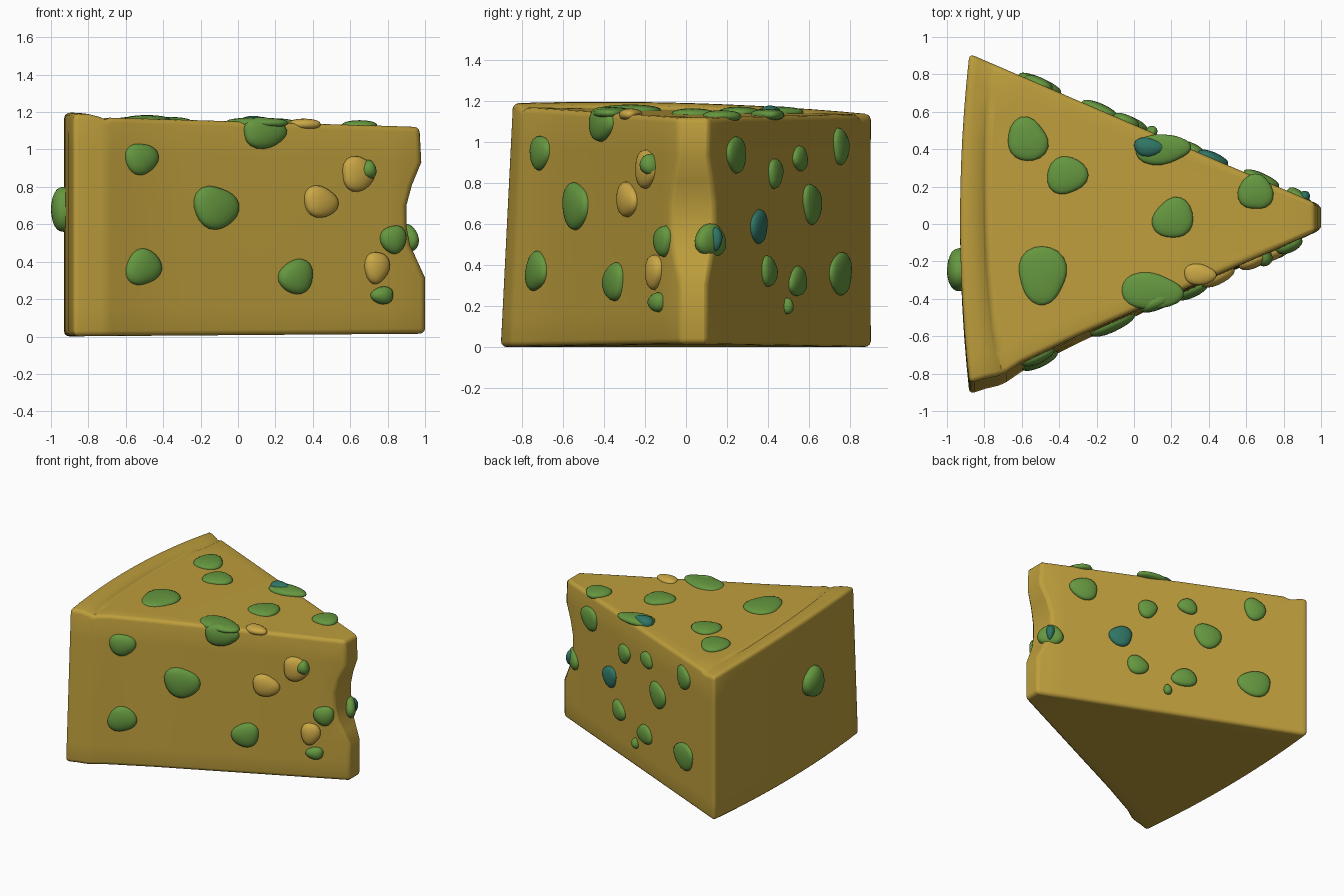
import bpy, bmesh, math, random
from mathutils import Vector, Matrix

random.seed(4)
cube = bpy.data.objects.get("Cube")
if cube:
    bpy.data.objects.remove(cube)


def material(name, rgb):
    m = bpy.data.materials.new(name)
    m.use_nodes = True
    m.diffuse_color = (*rgb, 1)
    m.node_tree.nodes["Principled BSDF"].inputs["Base Color"].default_value = (*rgb, 1)
    return m


CHEESE = material("cheese yellow", (0.51, 0.34, 0.045))
PALE = material("pale yellow", (0.60, 0.39, 0.06))
GREEN = material("mould green", (0.13, 0.31, 0.05))
TEAL = material("mould teal", (0.03, 0.18, 0.13))


def finish(bm, name, mat):
    bmesh.ops.recalc_face_normals(bm, faces=bm.faces)
    mesh = bpy.data.meshes.new(name)
    bm.to_mesh(mesh)
    bm.free()
    mesh.materials.append(mat)
    ob = bpy.data.objects.new(name, mesh)
    bpy.context.collection.objects.link(ob)
    return ob


# Wedge surfaces
def front_y(x, f):
    d = max(x + 0.88, 0)
    bulge = 0.03 * math.exp(-((x + 0.7) / 0.1) ** 2)
    return -0.91 + 0.468 * d + 0.06 * f * (1 - d / 1.88) - bulge


def back_y(x):
    return 0.91 - 0.431 * max(x + 0.88, 0)


def top_z(x, t):
    u = (x + 0.75) / 1.75
    return 1.155 - 0.018 * t * (1 - u) - 0.035 * u


# Height fractions, with the tip position at each one forming the bite
BITE = [(0, 1), (0.13, 1), (0.27, 1), (0.35, 0.96), (0.43, 0.92), (0.52, 0.9),
        (0.62, 0.9), (0.72, 0.93), (0.83, 0.98), (1, 0.97)]
BODY_X = [-0.6, -0.3, 0.1, 0.5, 0.8]
NI, NJ, NK = 5 + len(BODY_X), 12, len(BITE) - 1


def lattice_point(i, j, k):
    t = 2 * j / NJ - 1
    f, tip = BITE[k]
    back = -0.93 + 0.05 * t * t
    inner = -0.81 + 0.06 * t * t - 0.02 * t
    rim = 1.193 - 0.026 * t - 0.027 * t * t
    # crust rim, groove, then the flat top
    stations = [(back, rim), (inner - 0.06, rim - 0.005), (inner, rim - 0.02),
                (inner + 0.025, 1.143 - 0.018 * t)]
    stations += [(x, top_z(x, t)) for x in [inner + 0.05] + BODY_X]
    stations.append((tip, top_z(1, t)))
    x, z = stations[i]
    lo, hi = front_y(x, f), back_y(x)
    return Vector((x, lo + (hi - lo) * j / NJ, f * z + 0.015 * (1 - f) * (x + 1) / 2))


bm = bmesh.new()
verts = {}


def vert(p):
    if p not in verts:
        verts[p] = bm.verts.new(lattice_point(*p))
    return verts[p]


# Outer skin of the lattice: two opposite sides along each axis
sizes = (NI, NJ, NK)
for axis in range(3):
    a, b = [n for n in range(3) if n != axis]
    for side in (0, sizes[axis]):
        for p in range(sizes[a]):
            for q in range(sizes[b]):
                corners = []
                for dp, dq in ((0, 0), (1, 0), (1, 1), (0, 1)):
                    key = [0, 0, 0]
                    key[axis], key[a], key[b] = side, p + dp, q + dq
                    corners.append(vert(tuple(key)))
                bm.faces.new(corners)
bmesh.ops.recalc_face_normals(bm, faces=bm.faces)
sharp = [e for e in bm.edges if e.calc_face_angle(0) > 1.0]
bmesh.ops.bevel(bm, geom=sharp, offset=0.028, segments=3, profile=0.5,
                affect='EDGES', clamp_overlap=False)
body = finish(bm, "cheese_wedge", CHEESE)
bpy.ops.object.select_all(action='DESELECT')
body.select_set(True)
bpy.context.view_layer.objects.active = body
bpy.ops.object.shade_smooth_by_angle(angle=math.radians(40))


# Rounded irregular lump lying flat on a surface
def spot(name, mat, centre, normal, up, ra, rb, depth):
    bm = bmesh.new()
    bmesh.ops.create_icosphere(bm, subdivisions=3, radius=1)
    p, q = random.uniform(0, 6), random.uniform(0, 6)
    for v in bm.verts:
        a = math.atan2(v.co.y, v.co.x)
        s = 1 + 0.06 * math.sin(2 * a + p) + 0.06 * math.sin(3 * a + q)
        flat = math.copysign(abs(v.co.z) ** 0.8, v.co.z)
        v.co = (v.co.x * s * ra, v.co.y * s * rb, flat * depth)
    n = Vector(normal).normalized()
    side = Vector(up).cross(n).normalized()
    rot = Matrix((side, n.cross(side), n)).transposed().to_4x4()
    bm.transform(Matrix.Translation(centre) @ rot)
    ob = finish(bm, name, mat)
    for poly in ob.data.polygons:
        poly.use_smooth = True


UP = (0, 0, 1)
FRONT_N, BACK_N = (0.424, -0.906, 0.03), (0.396, 0.918, 0)

# Front side: x, z, half width, half height
front = [(GREEN, -0.52, 0.95, 0.085, 0.09), (GREEN, -0.12, 0.69, 0.115, 0.12),
         (GREEN, -0.51, 0.37, 0.095, 0.1), (GREEN, 0.31, 0.32, 0.095, 0.09),
         (PALE, 0.64, 0.87, 0.09, 0.09), (PALE, 0.44, 0.72, 0.09, 0.085),
         (PALE, 0.74, 0.37, 0.062, 0.09), (GREEN, 0.83, 0.52, 0.065, 0.08),
         (GREEN, 0.77, 0.22, 0.062, 0.045), (GREEN, 0.14, 1.09, 0.12, 0.08),
         (GREEN, 0.69, 0.89, 0.04, 0.055)]
for n, (mat, x, z, w, h) in enumerate(front, 1):
    depth = 0.06 if n == len(front) else 0.045
    spot(f"front_spot_{n}", mat, (x, front_y(x, z / 1.16), z), FRONT_N, UP, w / 0.906, h, depth)

# Rear slanted side: y, z, half length along the wall, half height
rear = [(GREEN, 0.24, 0.94, 0.11, 0.085), (GREEN, 0.43, 0.85, 0.075, 0.07),
        (GREEN, 0.55, 0.92, 0.075, 0.06), (GREEN, 0.75, 0.98, 0.08, 0.09),
        (GREEN, 0.61, 0.7, 0.1, 0.1), (TEAL, 0.35, 0.59, 0.09, 0.08),
        (GREEN, 0.4, 0.37, 0.08, 0.075), (GREEN, 0.54, 0.32, 0.1, 0.07),
        (GREEN, 0.75, 0.36, 0.13, 0.1), (GREEN, 0.49, 0.2, 0.03, 0.04)]
for n, (mat, y, z, w, h) in enumerate(rear, 1):
    x = (0.91 - y) / 0.431 - 0.88
    spot(f"rear_spot_{n}", mat, (x, y, z), BACK_N, UP, w, h, 0.035)

# Top: x, y, half width, half depth
top = [(GREEN, -0.57, 0.45, 0.11, 0.115), (GREEN, -0.36, 0.26, 0.105, 0.105),
       (GREEN, -0.49, -0.27, 0.135, 0.15), (GREEN, 0.21, 0.03, 0.108, 0.11),
       (GREEN, 0.65, 0.17, 0.09, 0.1), (GREEN, 0.09, -0.36, 0.165, 0.1),
       (GREEN, 0.15, 0.4, 0.15, 0.08), (TEAL, 0.08, 0.41, 0.08, 0.055),
       (PALE, 0.35, -0.27, 0.09, 0.055)]
for n, (mat, x, y, w, h) in enumerate(top, 1):
    depth = 0.045 if mat == TEAL else 0.03
    spot(f"top_spot_{n}", mat, (x, y, top_z(x, y)), UP, (0, 1, 0), w, h, depth)

# Rind and bitten tip
spot("rind_spot", GREEN, (-0.93, -0.25, 0.68), (-1, 0, 0), UP, 0.11, 0.125, 0.07)
spot("tip_spot", GREEN, (0.89, 0.12, 0.52), (0.7, 0.7, 0), UP, 0.09, 0.085, 0.045)
spot("tip_spot_centre", TEAL, (0.895, 0.13, 0.53), (0.7, 0.7, 0), UP, 0.035, 0.06, 0.055)
